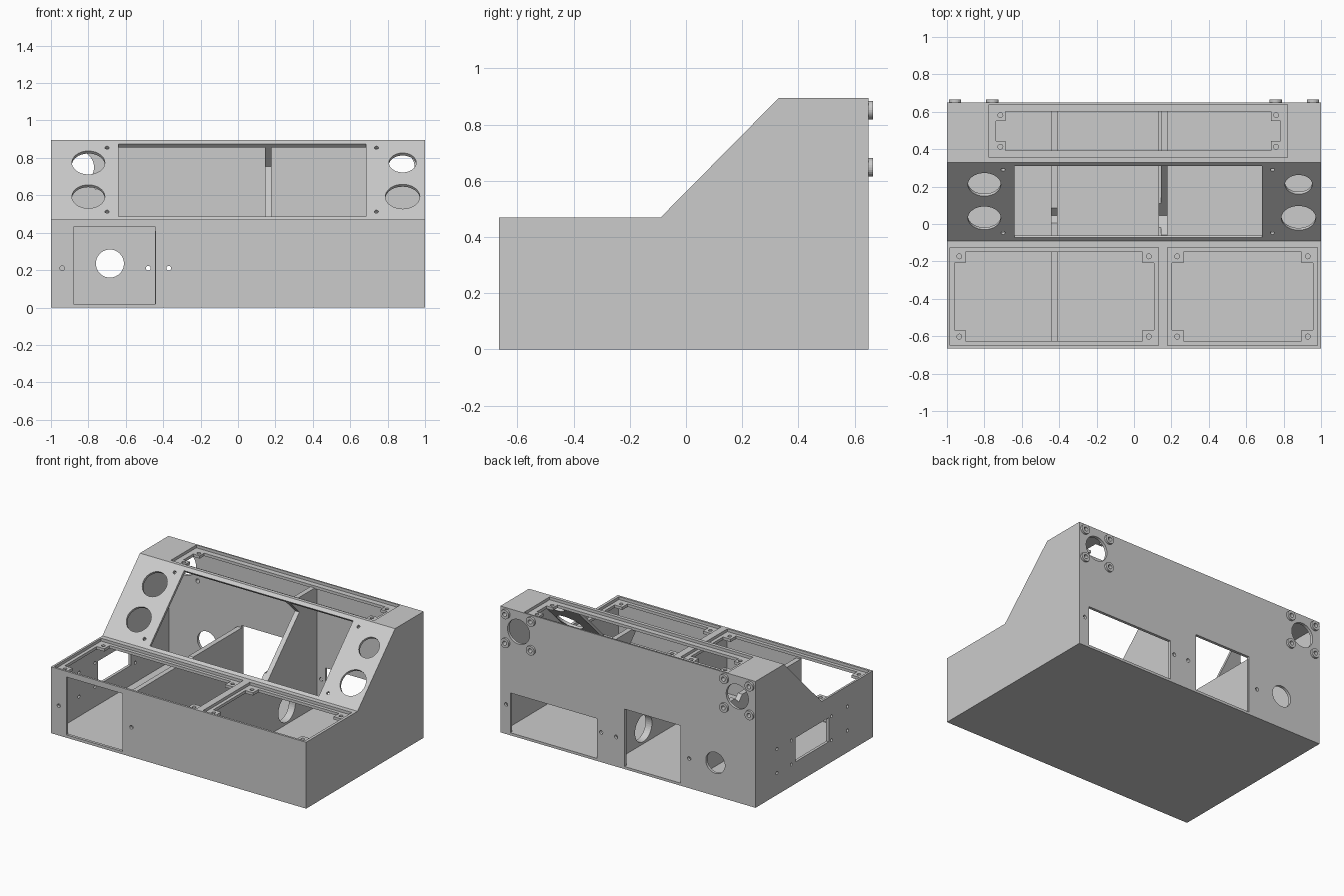
import bpy, bmesh, math
from mathutils import Matrix, Vector

cube = bpy.data.objects.get("Cube")
if cube:
    bpy.data.objects.remove(cube, do_unlink=True)

grey = bpy.data.materials.new("plain grey")
grey.use_nodes = True
colour = (0.6, 0.6, 0.6, 1)
grey.diffuse_color = colour
grey.node_tree.nodes["Principled BSDF"].inputs["Base Color"].default_value = colour


def make(name, bm):
    bmesh.ops.recalc_face_normals(bm, faces=bm.faces)
    mesh = bpy.data.meshes.new(name)
    bm.to_mesh(mesh)
    bm.free()
    mesh.materials.append(grey)
    ob = bpy.data.objects.new(name, mesh)
    bpy.context.collection.objects.link(ob)
    return ob


def prism(name, x0, x1, profile):
    """Extrude a (y, z) profile along x."""
    bm = bmesh.new()
    face = bm.faces.new([bm.verts.new((x0, y, z)) for y, z in profile])
    side = bmesh.ops.extrude_face_region(bm, geom=[face])["geom"]
    moved = [v for v in side if isinstance(v, bmesh.types.BMVert)]
    bmesh.ops.translate(bm, verts=moved, vec=(x1 - x0, 0, 0))
    return make(name, bm)


def box(name, x0, x1, y0, y1, z0, z1):
    return prism(name, x0, x1, [(y0, z0), (y1, z0), (y1, z1), (y0, z1)])


def rod(name, centre, axis, radius, length, sides=40):
    bm = bmesh.new()
    turn = Vector(axis).to_track_quat("Z", "Y").to_matrix().to_4x4()
    bmesh.ops.create_cone(bm, cap_ends=True, segments=sides, radius1=radius, radius2=radius,
                          depth=length, matrix=Matrix.Translation(centre) @ turn)
    return make(name, bm)


def cut(target, cutter, keep=False):
    mod = target.modifiers.new("cut", "BOOLEAN")
    mod.operation = "DIFFERENCE"
    mod.solver = "EXACT"
    mod.object = cutter
    bpy.context.view_layer.update()
    with bpy.context.temp_override(object=target, active_object=target):
        bpy.ops.object.modifier_apply(modifier=mod.name)
    if not keep:
        bpy.data.objects.remove(cutter, do_unlink=True)


def drill(target, centre, axis, radius, length=0.12, sides=40):
    cut(target, rod("drill", centre, axis, radius, length, sides))


X, Y, Z, SLOPE = (1, 0, 0), (0, 1, 0), (0, 0, 1), (0, -1, 1)
FRONT, BACK, DECK, TOP = -0.665, 0.65, 0.47, 0.895

# Hollow console shell
shell = prism("console_shell", -1, 1, [(FRONT, 0), (FRONT, DECK), (-0.09, DECK),
                                       (0.33, TOP), (BACK, TOP), (BACK, 0)])
inner = [(-0.645, 0.015), (-0.645, 0.43), (-0.107, 0.43), (0.318, 0.855), (0.63, 0.855), (0.63, 0.015)]
cut(shell, prism("cavity", -0.98, 0.98, inner))

# Recessed lid seats with corner screw tabs


def lid_seat(x0, x1, y0, y1, top, rim, tab):
    cut(shell, box("recess", x0, x1, y0, y1, top - 0.02, top + 0.1))
    a, b, c, d = x0 + rim, x1 - rim, y0 + rim, y1 - rim
    cut(shell, box("opening", a, b, c + tab, d - tab, top - 0.08, top + 0.1))
    cut(shell, box("opening", a + tab, b - tab, c, d, top - 0.08, top + 0.1))
    for x in (a + tab * 0.45, b - tab * 0.45):
        for y in (c + tab * 0.4, d - tab * 0.4):
            drill(shell, (x, y, top - 0.02), Z, 0.013, sides=20)


lid_seat(-0.985, 0.13, -0.65, -0.125, DECK, 0.024, 0.06)
lid_seat(0.18, 0.98, -0.65, -0.125, DECK, 0.024, 0.06)
lid_seat(-0.775, 0.82, 0.355, 0.64, TOP, 0.038, 0.05)

# Dividers inside
tall = box("divider_base", 0.13, 0.18, -0.655, 0.64, 0.01, 0.435)
upper = prism("divider_upper", 0.145, 0.18, [(-0.1, 0.434), (0.32, 0.86), (0.64, 0.86), (0.64, 0.434)])
low = box("low_divider", -0.445, -0.41, -0.655, 0.64, 0.01, 0.41)
drill(tall, (0.155, 0.29, 0.125), X, 0.095)

# Sloped display window and the clearance behind it
window = prism("window_cutter", -0.64, 0.685, [(-0.125, 0.54), (0.26, 0.925), (0.43, 0.755), (0.045, 0.37)])
for part in (shell, tall, upper, low):
    cut(part, window, keep=True)
bpy.data.objects.remove(window, do_unlink=True)


def slope_hole(x, z, radius, sides=40):
    drill(shell, (x, z - 0.565, z), SLOPE, radius, 0.1, sides)


for x, z, radius in ((-0.8, 0.775, 0.088), (-0.8, 0.595, 0.088), (0.88, 0.775, 0.073), (0.88, 0.595, 0.092)):
    slope_hole(x, z, radius)
for x in (-0.7, 0.74):
    for z in (0.515, 0.855):
        slope_hole(x, z, 0.011, 16)

# Front and back panel openings
cut(shell, box("front_opening", -0.88, -0.44, -0.75, -0.6, 0.02, 0.43))
cut(shell, box("back_square", -0.412, 0.027, 0.6, 0.75, 0.018, 0.425))
cut(shell, box("back_slot", 0.243, 0.922, 0.6, 0.75, 0.018, 0.3))
drill(shell, (-0.685, BACK, 0.235), Y, 0.075)
for x in (-0.94, -0.37):
    drill(shell, (x, FRONT, 0.21), Y, 0.013, sides=16)
for x in (-0.48, 0.093, 0.21, 0.955):
    drill(shell, (x, BACK, 0.21), Y, 0.013, sides=16)

# Side opening with its screw holes
cut(shell, box("side_opening", -1.1, -0.9, -0.17, 0.2, 0.155, 0.325))
for y in (-0.38, -0.2, 0.25, 0.41):
    for z in (0.155, 0.325):
        drill(shell, (-1, y, z), X, 0.011, sides=16)

# Round back ports, each ringed by four screw bosses
for side in (-1, 1):
    drill(shell, (side * 0.857, BACK, 0.75), Y, 0.087)
    for dx in (-0.1, 0.1):
        for dz in (-0.102, 0.102):
            spot = (side * 0.857 + dx, BACK + 0.005, 0.75 + dz)
            boss = rod("screw_boss", spot, Y, 0.033, 0.02, 24)
            drill(boss, spot, Y, 0.015, sides=16)
            drill(shell, spot, Y, 0.015, sides=16)
